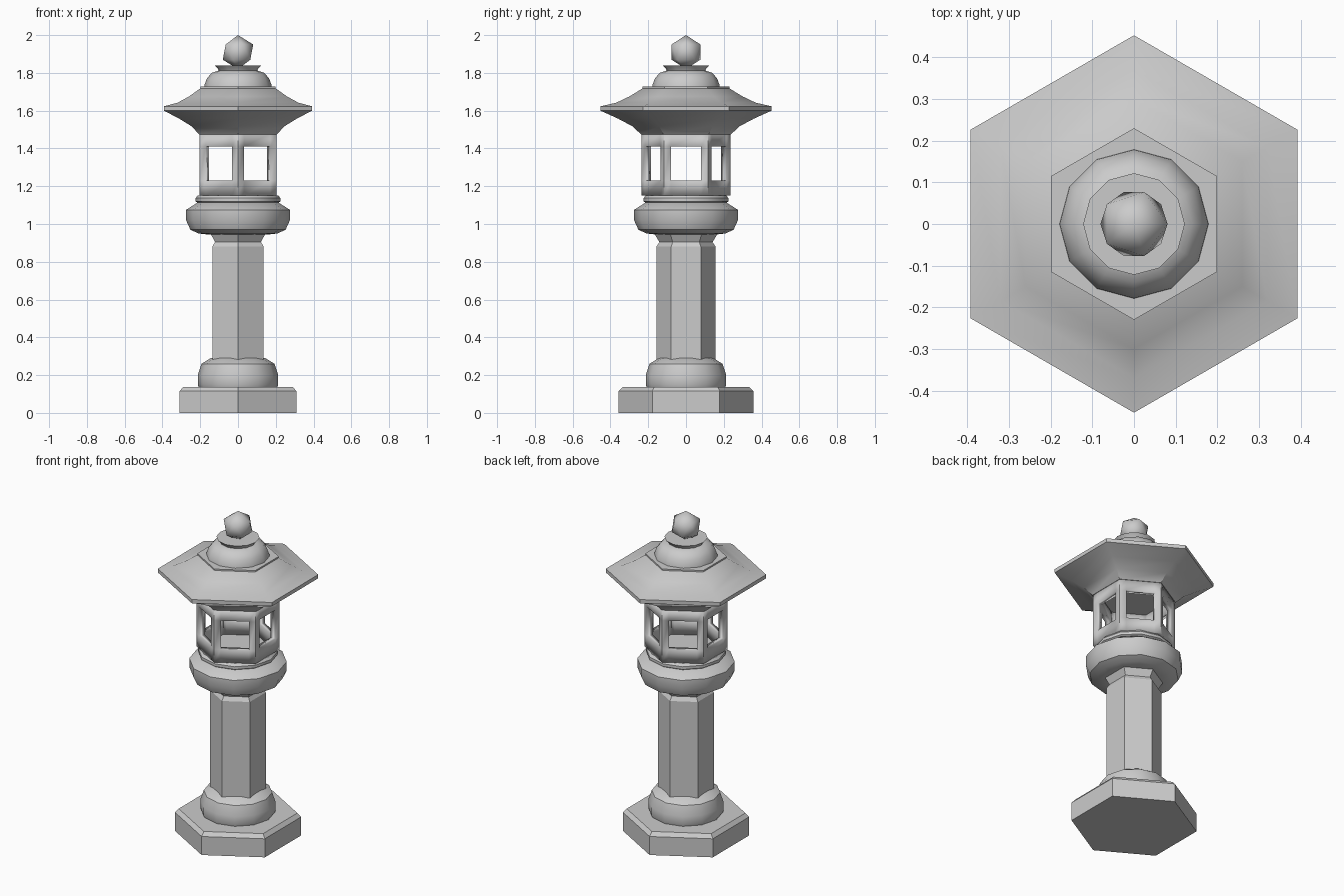
import bpy, bmesh, math
from mathutils import Vector

if "Cube" in bpy.data.objects:
    bpy.data.objects.remove(bpy.data.objects["Cube"])

def finish(name, bm, angle=38):
    bmesh.ops.recalc_face_normals(bm, faces=bm.faces)
    me = bpy.data.meshes.new(name)
    bm.to_mesh(me)
    bm.free()
    ob = bpy.data.objects.new(name, me)
    bpy.context.collection.objects.link(ob)
    bpy.ops.object.select_all(action='DESELECT')
    ob.select_set(True)
    bpy.context.view_layer.objects.active = ob
    bpy.ops.object.shade_smooth_by_angle(angle=math.radians(angle))
    return ob

def lathe(name, profile, sides, angle=38):
    """Stack of n-sided rings (radius, z), capped at both ends; one corner on +y."""
    bm = bmesh.new()
    rings = []
    for r, z in profile:
        rings.append([bm.verts.new((r * math.cos(a), r * math.sin(a), z))
                      for a in (math.pi / 2 + 2 * math.pi * i / sides for i in range(sides))])
    for lo, hi in zip(rings, rings[1:]):
        for i in range(sides):
            j = (i + 1) % sides
            bm.faces.new((lo[i], lo[j], hi[j], hi[i]))
    bm.faces.new(rings[0])
    bm.faces.new(rings[-1])
    return finish(name, bm, angle)

# Hexagonal plinth and round cushion
lathe("plinth", [(.357, 0), (.357, .115), (.335, .138)], 6, 20)
lathe("base_cushion", [(.205, .13), (.213, .15), (.213, .20), (.193, .26), (.145, .29), (.08, .297)], 12)

# Hexagonal column and flared collar
lathe("column", [(.157, .2), (.157, .88), (.14, .905)], 6, 20)
lathe("column_collar", [(.138, .90), (.168, .95)], 6, 20)

# Round bowl platform with a thin bead ring
lathe("bowl", [(.165, .945), (.21, .95), (.252, .97), (.275, 1.02), (.275, 1.075), (.215, 1.113)], 12)
lathe("bead_ring", [(.21, 1.11), (.225, 1.12), (.225, 1.137), (.212, 1.152)], 12)

# Hexagonal lamp chamber: six walls with window openings
bm = bmesh.new()
R = .235
for k in range(6):
    a, b = (math.pi / 2 + k * math.pi / 3, math.pi / 2 + (k + 1) * math.pi / 3)
    p = Vector((math.cos(a), math.sin(a), 0)) * R
    q = Vector((math.cos(b), math.sin(b), 0)) * R
    grid = [[bm.verts.new(p.lerp(q, t) + Vector((0, 0, z))) for t in (0, .16, .84, 1)]
            for z in (1.15, 1.23, 1.41, 1.478)]
    for i in range(3):
        for j in range(3):
            if (i, j) != (1, 1):
                bm.faces.new((grid[i][j], grid[i][j + 1], grid[i + 1][j + 1], grid[i + 1][j]))
bmesh.ops.remove_doubles(bm, verts=bm.verts, dist=1e-4)
chamber = finish("lamp_chamber", bm, 20)
wall = chamber.modifiers.new("wall", 'SOLIDIFY')
wall.thickness, wall.offset, wall.use_even_offset = .035, -1, True

# Curved hexagonal roof with a small step on top
lathe("roof", [(.238, 1.475), (.285, 1.518), (.36, 1.558), (.453, 1.60), (.453, 1.623),
               (.37, 1.642), (.30, 1.675), (.23, 1.718)], 6)
lathe("roof_step", [(.23, 1.705), (.23, 1.727)], 6, 20)

# Round crown, neck flare and finial ball
lathe("crown", [(.18, 1.715), (.178, 1.735), (.165, 1.77), (.14, 1.80), (.10, 1.813)], 12)
lathe("neck_flare", [(.10, 1.81), (.105, 1.82), (.122, 1.838)], 12)
bm = bmesh.new()
bmesh.ops.create_icosphere(bm, subdivisions=1, radius=.09)
bmesh.ops.translate(bm, verts=bm.verts, vec=(0, 0, 1.91))
finish("finial", bm, 60)
